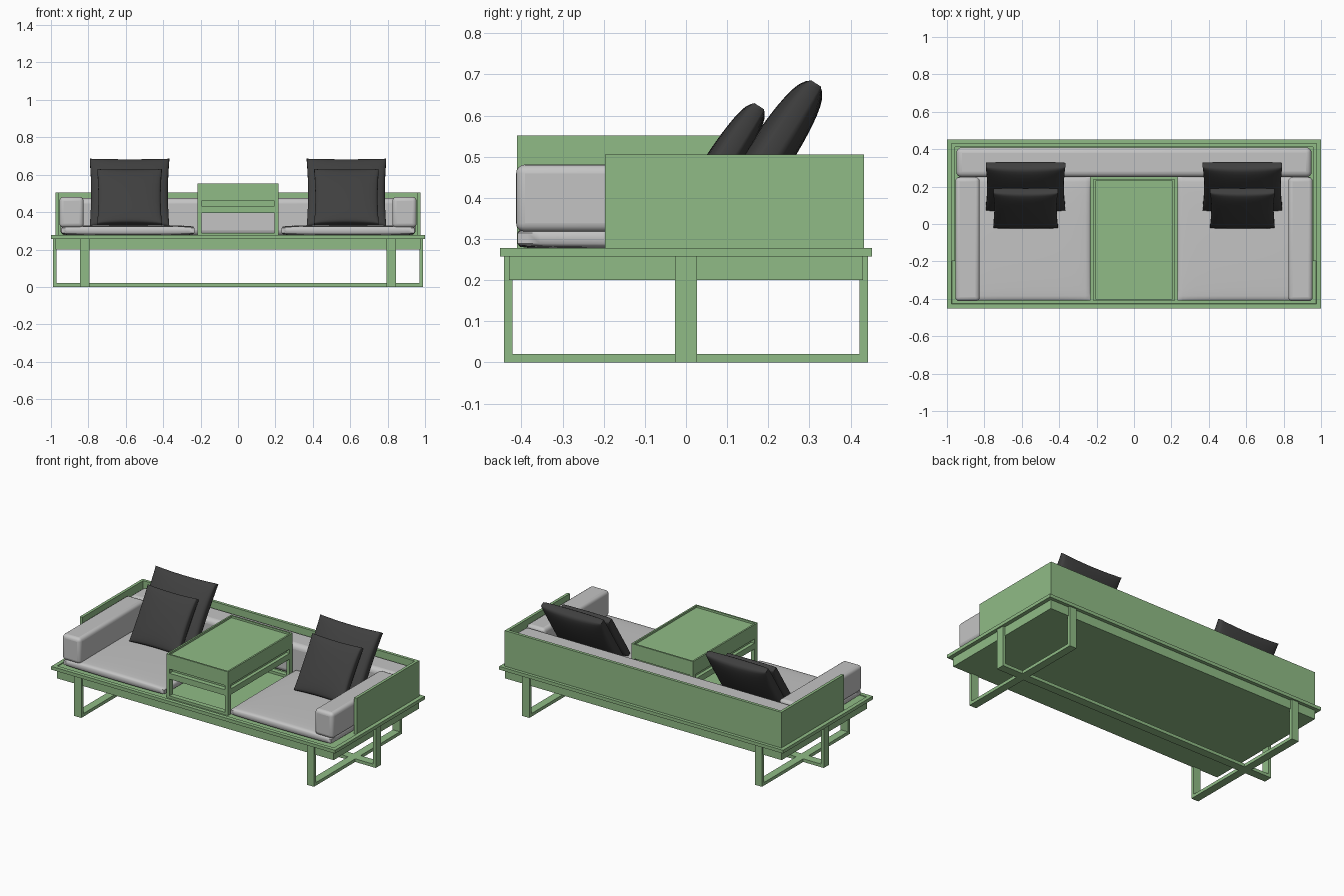
import bpy, bmesh, math
from mathutils import Matrix, Vector

if "Cube" in bpy.data.objects:
    bpy.data.objects.remove(bpy.data.objects["Cube"])


def material(name, rgb):
    m = bpy.data.materials.new(name)
    m.use_nodes = True
    m.diffuse_color = (*rgb, 1)
    bsdf = next(n for n in m.node_tree.nodes if n.type == "BSDF_PRINCIPLED")
    bsdf.inputs["Base Color"].default_value = (*rgb, 1)
    bsdf.inputs["Roughness"].default_value = 0.8
    return m


GREEN = material("painted green", (0.28, 0.50, 0.24))
GREY = material("light grey fabric", (0.55, 0.55, 0.55))
DARK = material("charcoal fabric", (0.05, 0.05, 0.05))


def finish(name, bm, mat, smooth=None):
    mesh = bpy.data.meshes.new(name)
    bmesh.ops.recalc_face_normals(bm, faces=bm.faces)
    bm.to_mesh(mesh)
    bm.free()
    ob = bpy.data.objects.new(name, mesh)
    bpy.context.collection.objects.link(ob)
    mesh.materials.append(mat)
    if smooth:
        bpy.ops.object.select_all(action="DESELECT")
        ob.select_set(True)
        bpy.context.view_layer.objects.active = ob
        bpy.ops.object.shade_smooth_by_angle(angle=math.radians(smooth))
    return ob


def box_mesh(x, y, z):
    """Box spanning the (low, high) pairs x, y and z."""
    bm = bmesh.new()
    bmesh.ops.create_cube(bm, size=1)
    for v in bm.verts:
        v.co = Vector([(a + b) / 2 + c * (b - a) for (a, b), c in zip((x, y, z), v.co)])
    return bm


def box(name, x, y, z):
    return finish(name, box_mesh(x, y, z), GREEN)


def tray(name, x, y, z, rim, depth):
    """Box with a shallow recess in its top."""
    bm = box_mesh(x, y, z)
    bm.normal_update()
    top = [f for f in bm.faces if f.normal.z > 0.9]
    bmesh.ops.inset_region(bm, faces=top, thickness=rim)
    bmesh.ops.inset_region(bm, faces=top, thickness=0.0005, depth=-depth)
    return finish(name, bm, GREEN)


def puff(name, size, edge, pinch, power, mat, matrix):
    """Cushion that thins towards its border, with sides drawn in by pinch."""
    bm = bmesh.new()
    bmesh.ops.create_cube(bm, size=2)
    flat = [e for e in bm.edges if abs(e.verts[0].co.z - e.verts[1].co.z) < 0.1]
    bmesh.ops.subdivide_edges(bm, edges=flat, cuts=15, use_grid_fill=True)
    sx, sy, sz = (s / 2 for s in size)
    for v in bm.verts:
        u, w, side = v.co
        # crowd the rows towards the border
        u, w = (math.sin(c * math.pi / 2) for c in (u, w))
        full = max(0, (1 - u * u) * (1 - w * w)) ** power
        v.co = (sx * u * (1 - pinch * (1 - w * w)),
                sy * w * (1 - pinch * (1 - u * u)),
                side * (edge + (sz - edge) * full))
    bm.transform(matrix)
    return finish(name, bm, mat, 50)


def block_cushion(name, x, y, z, radius):
    ob = finish(name, box_mesh(x, y, z), GREY)
    bev = ob.modifiers.new("soft edges", "BEVEL")
    bev.width, bev.segments = radius, 4
    bpy.ops.object.select_all(action="DESELECT")
    ob.select_set(True)
    bpy.context.view_layer.objects.active = ob
    bpy.ops.object.shade_smooth_by_angle(angle=math.radians(35))


def span(side, a, b):
    return tuple(sorted((side * a, side * b)))


# Platform
tray("platform_top", (-1, 1), (-0.452, 0.452), (0.257, 0.278), 0.036, 0.005)
box("platform_apron", (-0.975, 0.975), (-0.43, 0.43), (0.2, 0.257))

# Back wall
box("back_wall", (-0.975, 0.975), (0.413, 0.432), (0.274, 0.505))

# Long centre frame under the platform
box("centre_floor_rail", (-0.99, 0.99), (-0.027, 0.027), (0, 0.02))

SIDES = ((1, "left"), (-1, "right"))
for s, label in SIDES:
    # Side wall
    box(label + "_side_wall", span(s, 0.957, 0.975), (-0.197, 0.413), (0.274, 0.505))

    # Leg frames
    box(label + "_end_post", span(s, 0.97, 0.99), (-0.027, 0.027), (0.02, 0.257))
    leg_x = span(s, 0.795, 0.845)
    box(label + "_floor_rail", leg_x, (-0.442, 0.442), (0, 0.02))
    for d, end in ((-1, "front"), (1, "back")):
        box(f"{label}_{end}_leg", leg_x, span(d, 0.422, 0.442), (0.02, 0.257))

    # Seat and arm cushions
    puff(label + "_seat_cushion", (0.71, 0.66, 0.058), 0.013, 0, 0.22, GREY,
         Matrix.Translation((s * 0.588, -0.08, 0.302)))
    block_cushion(label + "_arm_cushion", span(s, 0.825, 0.955), (-0.413, 0.25),
                  (0.317, 0.481), 0.022)

    # Leaning pillows
    for kind, width, thick, y, z in (("large", 0.425, 0.11, 0.2, 0.5),
                                     ("small", 0.345, 0.085, 0.084, 0.478)):
        lean = Matrix.Translation((s * 0.58, y, z)) @ Matrix.Rotation(math.radians(57), 4, "X")
        puff(f"{label}_{kind}_pillow", (width, width, thick), 0.014, 0.035, 0.4, DARK, lean)

# Back bolster
block_cushion("back_bolster", (-0.95, 0.95), (0.25, 0.41), (0.275, 0.475), 0.03)

# Centre table
tray("table_tray", (-0.217, 0.217), (-0.411, 0.24), (0.46, 0.552), 0.015, 0.012)
box("table_neck", (-0.195, 0.195), (-0.38, 0.21), (0.433, 0.46))
for s, label in SIDES:
    box(f"table_{label}_rail", span(s, 0.195, 0.217), (-0.378, 0.208), (0.396, 0.433))
    for y, end in (((-0.411, -0.378), "front"), ((0.208, 0.24), "back")):
        box(f"table_{label}_{end}_leg", span(s, 0.195, 0.217), y, (0.273, 0.46))
for y, end in (((-0.411, -0.378), "front"), ((0.208, 0.24), "back")):
    box(f"table_{end}_top_rail", (-0.195, 0.195), y, (0.396, 0.433))
    box(f"table_{end}_floor_rail", (-0.195, 0.195), y, (0.273, 0.289))
